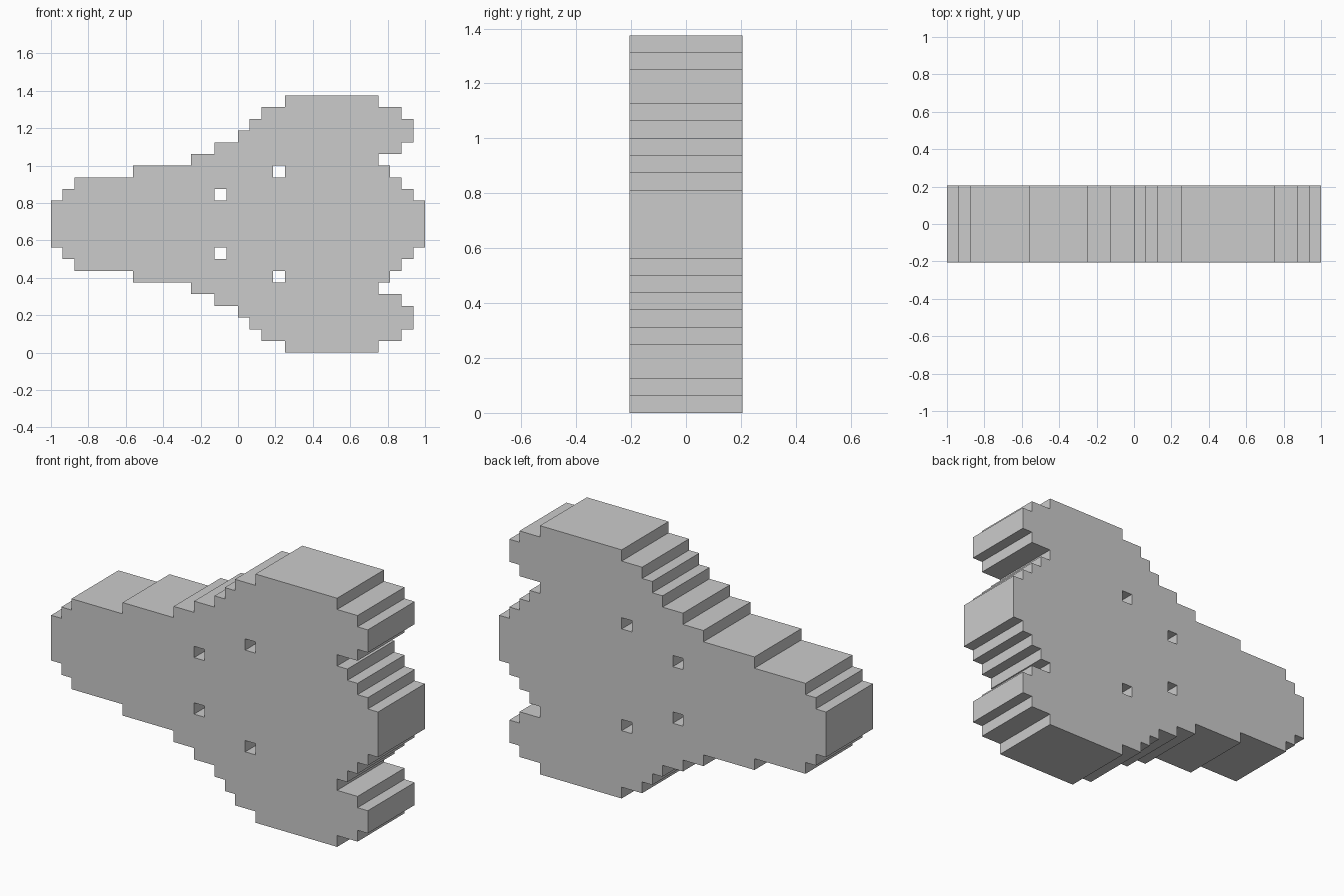
import bpy, bmesh
from math import pi

if "Cube" in bpy.data.objects:
    bpy.data.objects.remove(bpy.data.objects["Cube"])

U = 1 / 16        # one step of the blocky outline
MID = 11          # mirror line height, in steps
HALF_DEPTH = 0.205

# Upper half edges as (x, upper height above the mirror line), in steps
right_steps = [(16, 2), (15, 3), (14, 4), (13, 5), (12, 6), (14, 7), (15, 9), (14, 10), (12, 11)]
left_steps = [(-16, 2), (-15, 3), (-14, 4), (-9, 5), (-4, 6), (-2, 7), (0, 8), (1, 9), (2, 10), (4, 11)]


def stair(steps):
    """Corner points of a staircase edge, climbing from the first riser."""
    pts = []
    for i, (x, top) in enumerate(steps):
        if i:
            pts.append((x, steps[i - 1][1]))
        pts.append((x, top))
    return pts


def flip(pts):
    return [(x, -z) for x, z in reversed(pts)]


def add_loop(curve, pts):
    spline = curve.splines.new('POLY')
    spline.points.add(len(pts) - 1)
    for p, (x, z) in zip(spline.points, pts):
        p.co = (x * U, (z + MID) * U, 0, 1)
    spline.use_cyclic_u = True


curve = bpy.data.curves.new("stepped_body", 'CURVE')
curve.dimensions = '2D'
curve.fill_mode = 'BOTH'
curve.extrude = HALF_DEPTH

# Outer outline: right side up, left side down, mirrored lower half
right, left = stair(right_steps), stair(left_steps)
add_loop(curve, flip(right) + right + left[::-1] + flip(left)[::-1])

# Four square through holes, mirrored top to bottom
for x, z in [(-2, 2), (3, 4)]:
    for s in (1, -1):
        add_loop(curve, [(x, s * z), (x + 1, s * z), (x + 1, s * (z + 1)), (x, s * (z + 1))])

# Correct the lower-left order by sharing the same path direction
outline = right + left[::-1] + [(x, -z) for x, z in left] + flip(right)
for p, (x, z) in zip(curve.splines[0].points, outline):
    p.co = (x * U, (z + MID) * U, 0, 1)

# Stand the filled profile upright and turn it into a clean solid
body = bpy.data.objects.new("stepped_body", curve)
bpy.context.collection.objects.link(body)
body.rotation_euler.x = pi / 2
bpy.context.view_layer.objects.active = body
body.select_set(True)
bpy.ops.object.convert(target='MESH')
bpy.ops.object.transform_apply(rotation=True)

body = bpy.context.object
bm = bmesh.new()
bm.from_mesh(body.data)
bmesh.ops.remove_doubles(bm, verts=bm.verts, dist=1e-4)
bmesh.ops.recalc_face_normals(bm, faces=bm.faces)
for f in bm.faces:
    f.smooth = False
bm.to_mesh(body.data)
bm.free()
